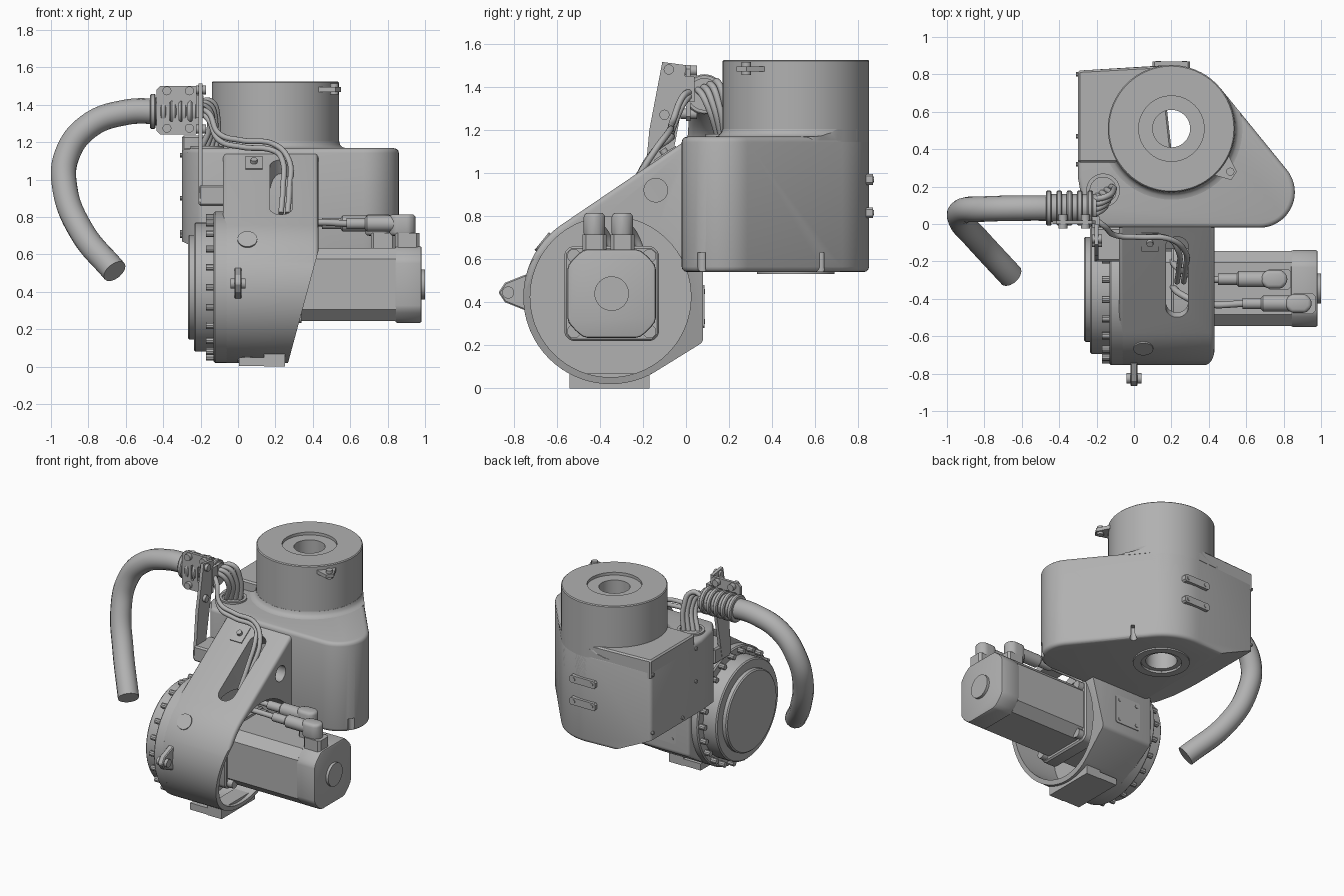
import bpy, bmesh
from math import sin, cos, radians, tau
from mathutils import Vector
from mathutils.geometry import convex_hull_2d

if "Cube" in bpy.data.objects:
    bpy.data.objects.remove(bpy.data.objects["Cube"])

grey = bpy.data.materials.new("machine grey")
grey.use_nodes = True
grey.diffuse_color = (0.44, 0.44, 0.44, 1)
grey.node_tree.nodes["Principled BSDF"].inputs["Base Color"].default_value = grey.diffuse_color
parts = []


def circle(u, v, r, n=24):
    return [(u + r * cos(tau * i / n), v + r * sin(tau * i / n)) for i in range(n)]


def rect(u, v, w, h, c=0.0):
    """Rectangle centred on u, v with chamfered corners."""
    a, b = w / 2, h / 2
    if not c:
        return [(u - a, v - b), (u + a, v - b), (u + a, v + b), (u - a, v + b)]
    return hull([(u + s * x, v + t * y) for s in (-1, 1) for t in (-1, 1)
                 for x, y in ((a, b - c), (a - c, b))])


def hull(pts):
    return [pts[i] for i in convex_hull_2d([Vector(p) for p in pts])]


def activate(ob):
    bpy.ops.object.select_all(action='DESELECT')
    ob.select_set(True)
    bpy.context.view_layer.objects.active = ob


def finish(name, bm):
    bmesh.ops.recalc_face_normals(bm, faces=bm.faces)
    me = bpy.data.meshes.new(name)
    bm.to_mesh(me)
    bm.free()
    me.materials.append(grey)
    ob = bpy.data.objects.new(name, me)
    bpy.context.collection.objects.link(ob)
    parts.append(ob)
    return ob


def prism(name, polys, axis, lo, hi, bevel=0.0, seg=3):
    """Extrude one or more 2D outlines along an axis."""
    place = {'x': lambda u, v, w: (w, u, v), 'y': lambda u, v, w: (u, w, v),
             'z': lambda u, v, w: (u, v, w)}[axis]
    bm = bmesh.new()
    for poly in polys:
        a, b = ([bm.verts.new(place(u, v, w)) for u, v in poly] for w in (lo, hi))
        bm.faces.new(a)
        bm.faces.new(b)
        for i in range(len(a)):
            j = (i + 1) % len(a)
            bm.faces.new((a[i], a[j], b[j], b[i]))
    ob = finish(name, bm)
    if bevel:
        m = ob.modifiers.new("soft edges", 'BEVEL')
        m.width, m.segments, m.angle_limit = bevel, seg, radians(40)
        activate(ob)
        bpy.ops.object.modifier_apply(modifier=m.name)
    return ob


def lathe(name, profile, cx, cy, n=64):
    """Closed ring profile of (radius, z) turned about a vertical axis."""
    bm = bmesh.new()
    rings = [[bm.verts.new((cx + r * cos(tau * i / n), cy + r * sin(tau * i / n), z))
              for r, z in profile] for i in range(n)]
    for i in range(n):
        a, b = rings[i], rings[(i + 1) % n]
        for k in range(len(profile)):
            m = (k + 1) % len(profile)
            bm.faces.new((a[k], a[m], b[m], b[k]))
    return finish(name, bm)


def cut(ob, cutter, op='DIFFERENCE'):
    bpy.context.view_layer.update()
    m = ob.modifiers.new("cut", 'BOOLEAN')
    m.object, m.operation, m.solver = cutter, op, 'EXACT'
    activate(ob)
    bpy.ops.object.modifier_apply(modifier=m.name)
    parts.remove(cutter)
    bpy.data.objects.remove(cutter)


def tube(name, pts, r, res=4):
    cu = bpy.data.curves.new(name, 'CURVE')
    cu.dimensions, cu.bevel_depth, cu.bevel_resolution = '3D', r, res
    cu.use_fill_caps, cu.resolution_u = True, 10
    sp = cu.splines.new('BEZIER')
    sp.bezier_points.add(len(pts) - 1)
    for p, co in zip(sp.bezier_points, pts):
        p.co, p.handle_left_type, p.handle_right_type = co, 'AUTO', 'AUTO'
    cu.materials.append(grey)
    ob = bpy.data.objects.new(name, cu)
    bpy.context.collection.objects.link(ob)
    activate(ob)
    bpy.ops.object.convert(target='MESH')
    parts.append(bpy.context.view_layer.objects.active)


def tilt(ob, x, y, z, deg):
    """Stand a part made about z on a surface leaning towards the front."""
    ob.location, ob.rotation_euler.x = (x, y, z), radians(deg)


CY, CZ, R = -0.35, 0.425, 0.405      # arm joint axis and radius
COL = (0.2, 0.51)                    # column axis

# Main housing: column, side lobe and box corner in one outline
outline = hull(circle(*COL, 0.34, 64) + circle(0.67, 0.17, 0.19, 48)
               + [(-0.3, 0.82), (-0.3, 0.25), (-0.27, 0.08), (-0.2, -0.02)])
housing = prism("housing", [outline], 'z', 0.54, 1.168, 0.025)
cut(housing, prism("chamfer_cutter", [[(-0.4, 0.717), (-0.4, 0.4), (0.02, 0.4), (0.02, 0.52)]],
                   'y', -0.3, 1.1))
cut(housing, prism("bore_cutter", [circle(*COL, 0.13, 48)], 'z', 0.3, 1.4))
cut(housing, prism("notch_cutter", [circle(0.835, 0.07, 0.022), circle(0.525, 0.62, 0.022)],
                   'z', 0.4, 0.63))
prism("raised_corner", [[(-0.3, 0.82), (-0.3, 0.33), (-0.1, 0.33), (0.2, 0.4), (0.15, 0.845)]],
      'z', 1.1, 1.235, 0.01, 1)

# Column with stepped bore, and its blend into the housing
lathe("column", [(0.34, 1.0), (0.34, 1.519), (0.334, 1.525), (0.175, 1.525), (0.175, 1.505),
                 (0.1, 1.505), (0.1, 0.545), (0.13, 0.545), (0.13, 0.53), (0.18, 0.53),
                 (0.18, 0.56), (0.135, 0.6), (0.135, 1.0)], *COL)
blend = lathe("column_blend", [(0.33, 1.15), (0.38, 1.15), (0.38, 1.168), (0.36, 1.173),
                               (0.346, 1.187), (0.341, 1.205), (0.33, 1.205)], *COL)
cut(blend, prism("blend_limit", [outline], 'z', 1, 1.4), 'INTERSECT')
prism("column_lug", [[(0.40, 0.27), (0.52, 0.235), (0.55, 0.28), (0.5, 0.38)]], 'z', 1.47, 1.495)
prism("lug_pin", [circle(0.515, 0.28, 0.022, 12)], 'z', 1.455, 1.515)
prism("rear_bars", [rect(0.2, z, 0.2, 0.05, 0.01) for z in (0.815, 0.97)], 'y', 0.835, 0.868)
prism("rear_bar_bolts", [circle(x, z, 0.014, 10) for x in (0.13, 0.27) for z in (0.815, 0.97)],
      'y', 0.86, 0.872)
prism("side_screws", [circle(y, z, 0.012, 10) for y, z in
                      ((0.32, 1.13), (0.8, 1.13), (0.32, 0.9), (0.8, 0.72), (0.47, 0.7))],
      'x', -0.31, -0.29)

# Arm shell: round joint end blended up into the housing
arm = prism("arm", [hull(circle(CY, CZ, R, 72) + [(0.08, 0.215), (0.08, 1.165), (0.02, 1.165)])],
            'x', -0.08, 0.43, 0.02)
cut(arm, prism("slant_cutter", [[(0.43, 0.62), (0.7, 0.62), (0.7, -0.1), (0.235, -0.1)]],
               'y', -1, 0.5))
cut(arm, prism("cavity_cutter", [circle(CY, CZ, 0.373, 72)], 'x', 0.06, 0.8))
slot = prism("slot_cutter", [hull(circle(0, 0.2, 0.06) + circle(0, -0.2, 0.06))], 'z', -0.27, 0.1)
tilt(slot, 0.23, -0.28, 0.955, 33.5)
cut(arm, slot)
cut(arm, prism("port_cutter", [circle(-0.14, 0.92, 0.055)], 'x', 0.26, 0.6))

# Joint reducer stack with bolt circle
for name, r, lo, hi in (("joint_ring", R, -0.13, -0.05), ("joint_drum", 0.345, -0.235, -0.12),
                        ("joint_cap", 0.28, -0.268, -0.22)):
    prism(name, [circle(CY, CZ, r, 64)], 'x', lo, hi, 0.008, 1)
prism("joint_bolts", [circle(y, z, 0.019, 10) for y, z in circle(CY, CZ, 0.378, 22)],
      'x', -0.172, -0.12)

# Plugs, pads and lifting eye on the arm
for i, a in enumerate((51, 164)):
    plug = prism("arm_plug_%d" % (i + 1), [circle(0, 0, 0.053)], 'z', -0.03, 0.006)
    tilt(plug, 0.05, CY - R * sin(radians(a)), CZ + R * cos(radians(a)), a)
for name, poly, top in (("slope_pad", rect(0, 0, 0.09, 0.12), 0.015),
                        ("slope_pad_stud", circle(0, 0, 0.018, 12), 0.035)):
    tilt(prism(name, [poly], 'z', -0.01, top), 0.085, -0.09, 1.08, 33.5)
eye = [(-0.74, 0.53), (-0.84, 0.49), (-0.87, 0.445), (-0.84, 0.40), (-0.74, 0.36)]
prism("lifting_lug", [eye], 'x', -0.02, 0.02, 0.006, 1)
prism("lifting_pin", [circle(-0.825, 0.445, 0.028, 14)], 'x', -0.04, 0.04)
prism("foot_block", [rect(0.195, -0.355, 0.11, 0.37)], 'z', 0, 0.07)
prism("foot_pad", [rect(0.075, -0.355, 0.14, 0.37)], 'z', 0.003, 0.05)
prism("rear_pad", [rect(0.12, 0.38, 0.2, 0.2, 0.01)], 'y', 0.07, 0.085)
prism("rear_pad_bolts", [circle(x, z, 0.012, 10) for x in (0.05, 0.19) for z in (0.31, 0.45)],
      'y', 0.08, 0.089)

# Motor with a round rear cap flattened on four sides
MY, MZ = -0.345, 0.44
prism("motor_flange", [rect(MY, MZ, 0.44, 0.44, 0.03)], 'x', 0.2, 0.3, 0.01, 1)
corners = [(MY + s * 0.175, MZ + t * 0.175) for s in (-1, 1) for t in (-1, 1)]
prism("motor_bolts", [circle(y, z, 0.032, 12) for y, z in corners], 'x', 0.29, 0.34)
prism("motor_body", [rect(MY, MZ, 0.4, 0.39, 0.06)], 'x', 0.06, 0.845)
clip = lambda v: max(-0.205, min(0.205, v))
prism("motor_rear_cap", [hull([(MY + clip(u), MZ + clip(v)) for u, v in circle(0, 0, 0.24, 64)])],
      'x', 0.84, 0.982, 0.01, 2)
prism("motor_end_disc", [circle(MY, MZ, 0.08, 32)], 'x', 0.97, 1.0)
for i, (y, x) in enumerate(((-0.425, 0.58), (-0.295, 0.45))):
    tag = "_%d" % (i + 1)
    prism("plug_base" + tag, [rect(x + 0.325, y, 0.13, 0.11, 0.015)], 'z', 0.6, 0.715)
    prism("plug_head" + tag, [rect(x + 0.3, y, 0.14, 0.1, 0.03)], 'z', 0.7, 0.815, 0.02)
    prism("plug_barrel" + tag, [circle(y, 0.765, 0.043, 20)], 'x', x + 0.1, x + 0.3, 0.01, 1)
    prism("plug_tail" + tag, [circle(y, 0.765, 0.03, 16)], 'x', x, x + 0.12)
    tube("plug_lead" + tag, [(x + 0.03, y, 0.765), (0.37, y, 0.765), (0.25, y + 0.05, 0.72),
                             (0.2, y + 0.1, 0.6)], 0.018)

# Hose, its ribbed clamp and the bracket
HY, HZ = 0.085, 1.365
tube("hose", [(-0.4, HY, HZ), (-0.6, HY, 1.36), (-0.8, 0.08, 1.285), (-0.915, 0.07, 1.13),
              (-0.925, 0.02, 0.95), (-0.84, -0.08, 0.73), (-0.66, -0.275, 0.51)], 0.068, 6)
prism("clamp_core", [circle(HY, HZ, 0.075, 32)], 'x', -0.46, -0.2)
for i in range(5):
    x = -0.47 + 0.055 * i
    prism("clamp_rib_%d" % (i + 1), [circle(HY, HZ, 0.093, 32)], 'x', x, x + 0.03, 0.006, 1)
plate = prism("clamp_plate", [rect(-0.32, 1.372, 0.23, 0.26, 0.02)], 'y', 0.0, 0.02)
cut(plate, prism("slot_cutters", [rect(-0.355 + 0.05 * k, HZ, 0.022, 0.11, 0.008)
                                  for k in range(3)], 'y', -0.1, 0.1))
prism("clamp_bolts", [circle(x, z, 0.024, 12) for x in (-0.38, -0.26) for z in (1.275, 1.475)],
      'y', -0.025, 0.05)
prism("bracket", [[(-0.11, 1.515), (0.0, 1.5), (-0.02, 1.3), (-0.1, 0.88), (-0.2, 0.88),
                   (-0.17, 1.2)]], 'x', -0.212, -0.19)
prism("bracket_foot", [rect(-0.13, -0.11, 0.16, 0.18)], 'z', 0.86, 0.97, 0.01, 1)
prism("bracket_arm", [rect(-0.205, 0.01, 0.04, 0.06)], 'z', 1.33, 1.45)
prism("bracket_bolts", [circle(y, z, 0.024, 12) for y, z in ((-0.08, 1.48), (-0.1, 1.27))],
      'x', -0.225, -0.17)

# Cable gland on the housing and the cables
lathe("cable_gland", [(0.09, 1.15), (0.09, 1.18), (0.07, 1.18), (0.07, 1.15)], -0.165, 0.18, 32)
for i in range(4):
    d = 0.028 * (i - 1.5)
    tube("gland_cable_%d" % (i + 1),
         [(-0.24, HY + d, HZ + 0.02), (-0.17 + d / 2, HY + 0.02 + d, 1.4 + d / 2),
          (-0.13 + d / 2, 0.14 + d, 1.32), (-0.165 + d, 0.18 + d / 2, 1.14)], 0.016)
for i in range(2):
    d = 0.035 * i
    tube("slot_cable_%d" % (i + 1),
         [(-0.23, 0.04, 1.38), (-0.16, -0.01, 1.36 - d), (-0.1, -0.06, 1.245 - d),
          (0.02, -0.07, 1.21 - d), (0.19, -0.08, 1.19 - d), (0.27 - d, -0.14, 1.11),
          (0.275 - d, -0.24, 0.95), (0.265 - d, -0.31, 0.82)], 0.015)

for ob in parts:
    activate(ob)
    bpy.ops.object.shade_smooth_by_angle(angle=radians(32))
